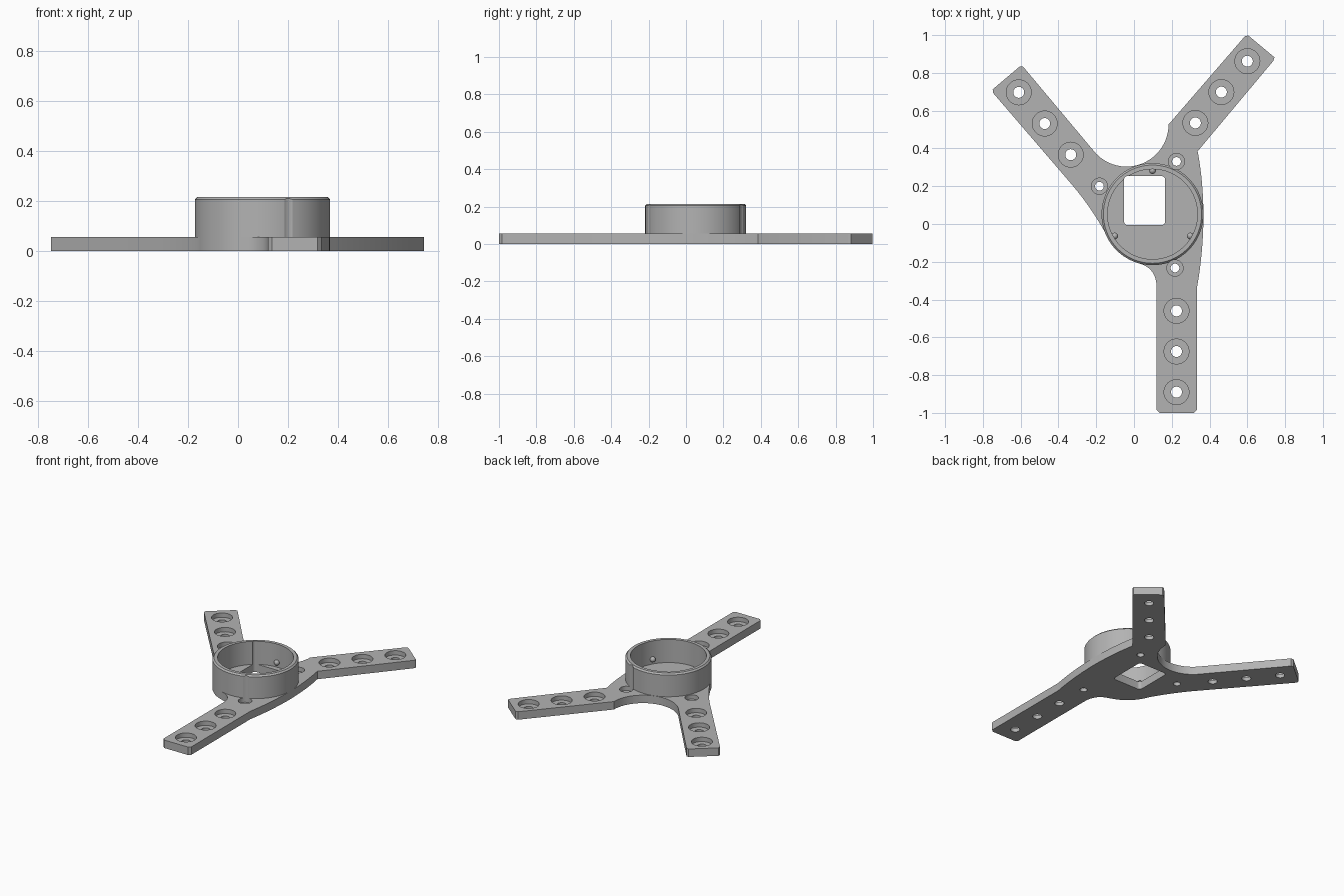
import bpy, bmesh
from math import sin, cos, pi, radians
from mathutils import Vector

cube = bpy.data.objects.get("Cube")
if cube:
    bpy.data.objects.remove(cube)

THICK, TOP = 0.055, 0.215
HUB = Vector((0.098, 0.052))

grey = bpy.data.materials.new("plain grey")
grey.use_nodes = True
grey.diffuse_color = (0.45, 0.45, 0.45, 1)
grey.node_tree.nodes["Principled BSDF"].inputs["Base Color"].default_value = grey.diffuse_color


def make(name, bm):
    bmesh.ops.recalc_face_normals(bm, faces=bm.faces)
    mesh = bpy.data.meshes.new(name)
    bm.to_mesh(mesh)
    bm.free()
    mesh.materials.append(grey)
    ob = bpy.data.objects.new(name, mesh)
    bpy.context.collection.objects.link(ob)
    return ob


def prism(bm, outline, z0, z1):
    face = bm.faces.new([bm.verts.new((x, y, z0)) for x, y in outline])
    grown = bmesh.ops.extrude_face_region(bm, geom=[face])["geom"]
    verts = [g for g in grown if isinstance(g, bmesh.types.BMVert)]
    bmesh.ops.translate(bm, verts=verts, vec=(0, 0, z1 - z0))


def lathe(bm, centre, profile, n, closed):
    rings = [[bm.verts.new((centre[0] + r * cos(2 * pi * i / n),
                            centre[1] + r * sin(2 * pi * i / n), z))
              for i in range(n)] for r, z in profile]
    pairs = list(zip(rings, rings[1:]))
    if closed:
        pairs.append((rings[-1], rings[0]))
    else:
        bm.faces.new(rings[0])
        bm.faces.new(rings[-1])
    for a, b in pairs:
        for i in range(n):
            j = (i + 1) % n
            bm.faces.new((a[i], a[j], b[j], b[i]))


def arc(c, r, a0, a1, n):
    steps = [radians(a0 + (a1 - a0) * i / n) for i in range(n + 1)]
    return [(c[0] + r * cos(a), c[1] + r * sin(a)) for a in steps]


def bend(p, q, s, n=10):
    p, q, s = Vector(p), Vector(q), Vector(s)
    ts = [i / n for i in range(n + 1)]
    return [tuple(p * (1 - t) ** 2 + q * 2 * t * (1 - t) + s * t * t) for t in ts]


def cut(target, cutter):
    mod = target.modifiers.new("cut", "BOOLEAN")
    mod.operation, mod.solver, mod.object = "DIFFERENCE", "EXACT", cutter
    bpy.context.view_layer.objects.active = target
    bpy.ops.object.modifier_apply(modifier=mod.name)


# Three-armed base plate outline, counter-clockwise
outline = [(0.12, -0.985), (0.135, -1), (0.318, -1), (0.333, -0.985)]
outline += bend((0.333, -0.34), (0.367, -0.15), (0.368, 0.05))
outline += bend((0.368, 0.05), (0.366, 0.23), (0.337, 0.385))[1:]
outline += [(0.738, 0.864), (0.744, 0.882), (0.605, 0.998), (0.588, 0.995)]
outline += arc((-0.04, 0.527), 0.223, 0, -137, 24)
outline += [(-0.587, 0.833), (-0.605, 0.834), (-0.748, 0.713), (-0.747, 0.695)]
outline += bend((-0.336, 0.217), (-0.235, 0.1), (-0.156, -0.04))
outline += arc(HUB, 0.27, 202, 253, 12)
outline += bend((0.03, -0.21), (0.12, -0.235), (0.12, -0.34))
bm = bmesh.new()
prism(bm, outline, 0, THICK)
plate = make("base_plate", bm)

# Hub ring with a chamfered rim
bm = bmesh.new()
lathe(bm, HUB, [(0.27, THICK), (0.27, TOP - 0.01), (0.26, TOP),
                (0.238, TOP), (0.238, THICK)], 96, True)
ring = make("hub_ring", bm)

# Counterbored holes: three per arm, and one beside the ring
bm = bmesh.new()
arms = [((0.225, -0.46), (0.225, -0.89)),
        ((0.325, 0.535), (0.6, 0.862)),
        ((-0.335, 0.367), (-0.61, 0.697))]
for start, end in arms:
    for k in range(3):
        spot = Vector(start).lerp(Vector(end), k / 2)
        lathe(bm, spot, [(0.029, -0.1), (0.029, 0.025), (0.066, 0.025), (0.066, 0.3)], 32, False)
for spot in [(0.225, 0.331), (-0.183, 0.2), (0.217, -0.233)]:
    lathe(bm, spot, [(0.023, -0.1), (0.023, 0.025), (0.043, 0.025), (0.043, 0.3)], 32, False)

# Rounded rectangular opening in the hub floor
x0, x1, y0, y1, r = -0.053, 0.165, -0.006, 0.254, 0.02
window = []
for cx, cy, a in [(x1 - r, y1 - r, 0), (x0 + r, y1 - r, 90),
                  (x0 + r, y0 + r, 180), (x1 - r, y0 + r, 270)]:
    window += arc((cx, cy), r, a, a + 90, 6)
prism(bm, window, -0.1, 0.3)
cutter = make("hole_cutter", bm)
cutter.hide_render = True
cut(plate, cutter)
cut(ring, cutter)
bpy.data.objects.remove(cutter)

# Small retaining bumps inside the ring
bm = bmesh.new()
for x, y in arc(HUB, 0.231, 90, 330, 2):
    made = bmesh.ops.create_uvsphere(bm, u_segments=16, v_segments=10, radius=0.018)
    bmesh.ops.translate(bm, verts=made["verts"], vec=(x, y, 0.09))
bumps = make("ring_bumps", bm)

for ob in (plate, ring, bumps):
    bpy.ops.object.select_all(action="DESELECT")
    ob.select_set(True)
    bpy.context.view_layer.objects.active = ob
    bpy.ops.object.shade_smooth_by_angle(angle=radians(30))
